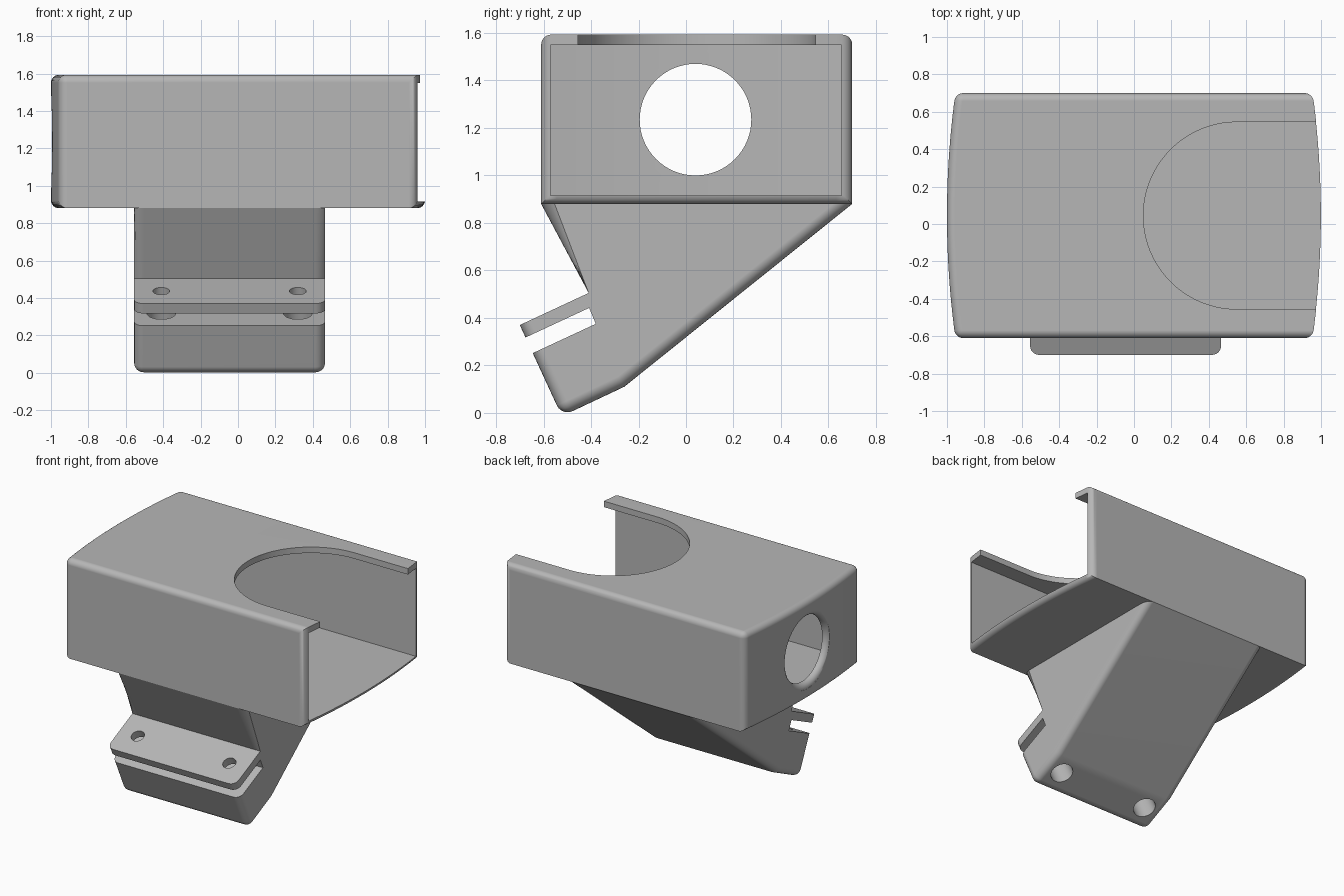
import bpy, bmesh, math
from mathutils import Vector, Matrix

cube = bpy.data.objects.get("Cube")
if cube:
    bpy.data.objects.remove(cube, do_unlink=True)

grey = bpy.data.materials.new("plain grey")
grey.use_nodes = True
grey.diffuse_color = (0.47, 0.47, 0.47, 1)
grey.node_tree.nodes["Principled BSDF"].inputs["Base Color"].default_value = grey.diffuse_color

MID_Y = 0.045


def prism(outline, offset):
    """Solid made by sweeping a closed 3D outline along an offset."""
    bm = bmesh.new()
    face = bm.faces.new([bm.verts.new(p) for p in outline])
    swept = bmesh.ops.extrude_face_region(bm, geom=[face])["geom"]
    bmesh.ops.translate(bm, vec=offset, verts=[v for v in swept if isinstance(v, bmesh.types.BMVert)])
    bmesh.ops.recalc_face_normals(bm, faces=bm.faces)
    return bm


def round_edges(bm, rule, radius, segments=6):
    """Bevel the edges whose two ends and faces satisfy the rule."""
    edges = [e for e in bm.edges if rule(e)]
    bmesh.ops.bevel(bm, geom=edges, offset=radius, segments=segments, profile=0.5,
                    affect='EDGES', clamp_overlap=False)


def finish(bm, name):
    mesh = bpy.data.meshes.new(name)
    bm.to_mesh(mesh)
    bm.free()
    obj = bpy.data.objects.new(name, mesh)
    bpy.context.collection.objects.link(obj)
    obj.data.materials.append(grey)
    return obj


def activate(obj):
    bpy.ops.object.select_all(action='DESELECT')
    obj.select_set(True)
    bpy.context.view_layer.objects.active = obj


def cut(target, bm):
    cutter = finish(bm, "cutter")
    cutter.hide_render = True
    activate(target)
    mod = target.modifiers.new("cut", 'BOOLEAN')
    mod.operation = 'DIFFERENCE'
    mod.solver = 'EXACT'
    mod.object = cutter
    bpy.ops.object.modifier_apply(modifier=mod.name)
    bpy.data.objects.remove(cutter, do_unlink=True)


def smooth(obj):
    activate(obj)
    bpy.ops.object.shade_smooth_by_angle(angle=math.radians(32))
    mod = obj.modifiers.new("weighted", 'WEIGHTED_NORMAL')
    mod.keep_sharp = True


def cylinder(start, end, r1, r2):
    start, end = Vector(start), Vector(end)
    axis = end - start
    bm = bmesh.new()
    turn = axis.to_track_quat('Z', 'Y').to_matrix().to_4x4()
    bmesh.ops.create_cone(bm, cap_ends=True, segments=64, radius1=r1, radius2=r2, depth=axis.length,
                          matrix=Matrix.Translation((start + end) / 2) @ turn)
    return bm


# Housing: bowed ends, rounded outside edges, sharp lower long edges
def bow(side, y0, y1, z, n=20):
    ys = [y0 + (y1 - y0) * i / n for i in range(n + 1)]
    return [(side * (1 - 0.105 * (y - MID_Y) ** 2), y, z) for y in ys]


BOTTOM, TOP = 0.88, 1.593
bm = prism(bow(1, -0.61, 0.70, BOTTOM) + bow(-1, 0.70, -0.61, BOTTOM), (0, 0, TOP - BOTTOM))


def housing_edge(e):
    a, b = (v.co for v in e.verts)
    mid = (a + b) / 2
    if abs(a.z - b.z) > 0.1:
        return abs(a.y - MID_Y) > 0.6
    if abs(mid.x) < 0.5:
        return mid.z > 1.2
    return not (mid.x > 0 and mid.z > 1.2)


round_edges(bm, housing_edge, 0.042)
housing = finish(bm, "housing")

# Inner cavity, open at the left end
y0, y1 = -0.57, 0.655
cavity = [(1.5, y0, 0.915), (1.5, y1, 0.915)] + [(x + 0.045, y, z) for x, y, z in bow(-1, y1, y0, 0.915)]
cut(housing, prism(cavity, (0, 0, 0.635)))

# Round-ended slot in the roof
arc = [math.radians(90 + 180 * i / 40) for i in range(41)]
slot = [(0.55 + 0.5 * math.cos(a), MID_Y + 0.5 * math.sin(a), 1.4) for a in arc]
cut(housing, prism(slot + [(1.5, MID_Y - 0.5, 1.4), (1.5, MID_Y + 0.5, 1.4)], (0, 0, 0.4)))

# Round port with a rolled outer lip, turned about the x axis
port = bmesh.new()
steps = [math.radians(90 * i / 6) for i in range(7)]
profile = [(-0.8, 0.0), (-0.8, 0.235)]
profile += [(-0.958 - 0.04 * math.sin(t), 0.275 - 0.04 * math.cos(t)) for t in steps]
profile += [(-1.1, 0.275), (-1.1, 0.0)]
verts = [port.verts.new((x, 0.04, 1.235 + r)) for x, r in profile]
edges = [port.edges.new(pair) for pair in zip(verts, verts[1:])]
bmesh.ops.spin(port, geom=verts + edges, cent=(0, 0.04, 1.235), axis=(1, 0, 0),
               angle=math.tau, steps=64, use_merge=True)
bmesh.ops.remove_doubles(port, verts=port.verts, dist=1e-4)
bmesh.ops.recalc_face_normals(port, faces=port.faces)
cut(housing, port)
smooth(housing)

# Mounting neck: side profile swept across the width
X0, X1 = -0.555, 0.465
side = [(-0.61, BOTTOM), (-0.41, 0.505), (-0.70, 0.37), (-0.523, -0.014), (-0.26, 0.11), (0.70, BOTTOM)]
bm = prism([(X0, y, z) for y, z in side], (X1 - X0, 0, 0))


def neck_edge(e):
    a, b = (v.co for v in e.verts)
    mid = (a + b) / 2
    if abs(a.x - b.x) > 0.5:
        return mid.z < 0.05
    on_top = mid.z > 0.87
    on_flange = mid.y < -0.5 and 0.4 < mid.z < 0.5
    return not (on_top or on_flange)


round_edges(bm, neck_edge, 0.05)
neck = finish(bm, "mounting_neck")

# Clamp slot across the neck
gap = [(-0.408, 0.442), (-0.38, 0.375), (-0.819, 0.171), (-0.847, 0.238)]
cut(neck, prism([(-0.9, y, z) for y, z in gap], (1.8, 0, 0)))

# Screw holes: narrow through the flange, wide through the block
top = Vector((0, -0.555, 0.435))
down = Vector((0, 0.42, -0.907))
for x in (-0.41, 0.32):
    base = top + Vector((x, 0, 0))
    cut(neck, cylinder(base - down * 0.1, base + down * 0.09, 0.045, 0.045))
    cut(neck, cylinder(base + down * 0.085, base + down * 0.6, 0.077, 0.077))
smooth(neck)
